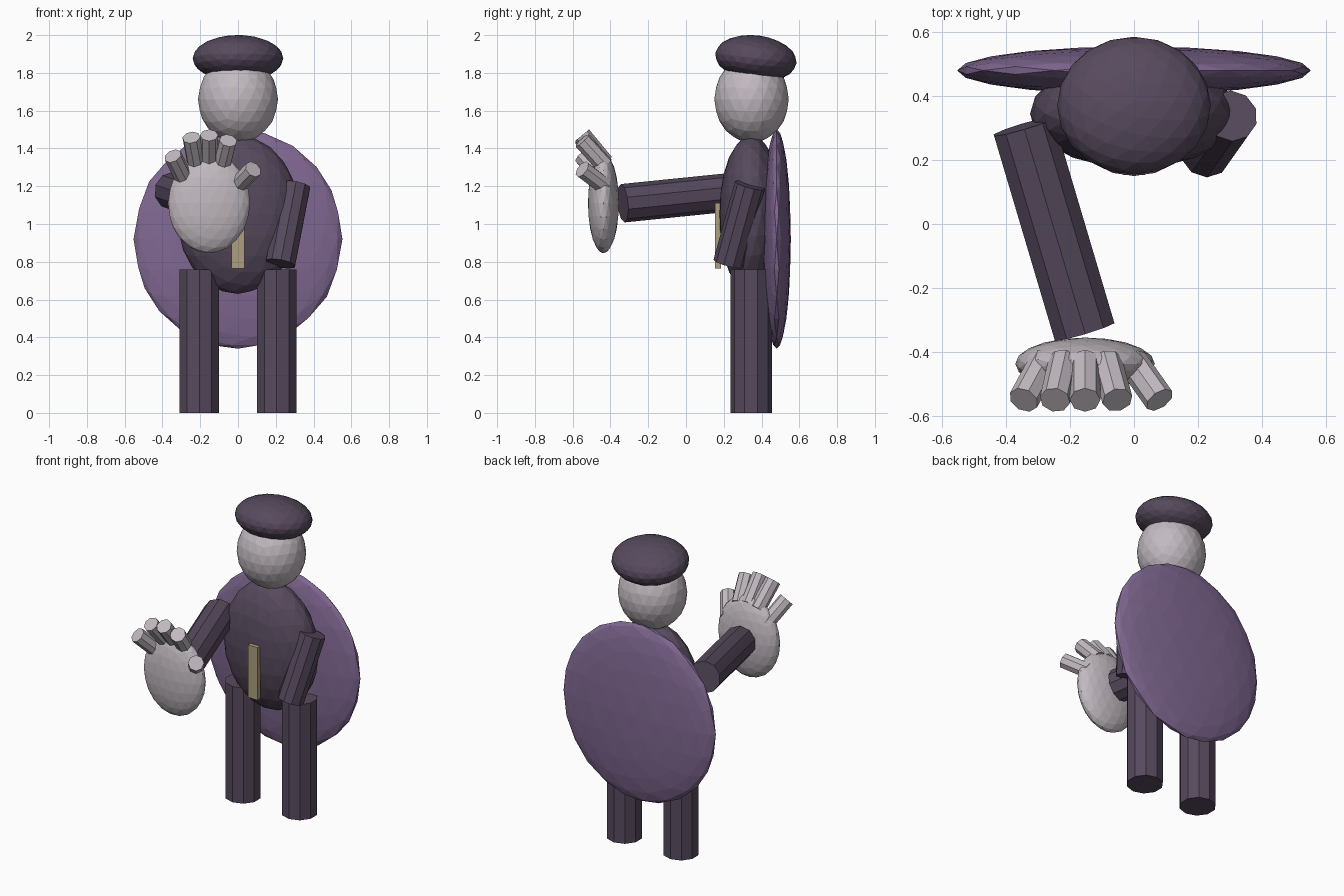
import bpy
from math import radians
from mathutils import Vector

if "Cube" in bpy.data.objects:
    bpy.data.objects.remove(bpy.data.objects["Cube"])


def material(name, rgb):
    m = bpy.data.materials.new(name)
    m.use_nodes = True
    m.diffuse_color = (*rgb, 1)
    m.node_tree.nodes["Principled BSDF"].inputs["Base Color"].default_value = (*rgb, 1)
    return m


dark = material("dark plum cloth", (0.095, 0.068, 0.11))
purple = material("purple cape", (0.22, 0.14, 0.29))
pale = material("pale skin", (0.54, 0.49, 0.53))
gold = material("dull gold", (0.42, 0.35, 0.21))


def finish(name, mat):
    ob = bpy.context.object
    ob.name = ob.data.name = name
    ob.data.materials.append(mat)
    return ob


def ellipsoid(name, mat, center, radii, tilt=0):
    bpy.ops.mesh.primitive_ico_sphere_add(subdivisions=3, radius=1, location=center,
                                          rotation=(radians(tilt), 0, 0))
    ob = finish(name, mat)
    ob.scale = radii
    return ob


def limb(name, mat, start, end, radius, sides=10):
    a, b = Vector(start), Vector(end)
    bpy.ops.mesh.primitive_cylinder_add(vertices=sides, radius=radius,
                                        depth=(b - a).length, location=(a + b) / 2)
    ob = finish(name, mat)
    if abs((b - a).normalized().z) < 0.999:
        ob.rotation_euler = (b - a).to_track_quat('Z', 'Y').to_euler()
    return ob


# Head, hat, body and cape
ellipsoid("hat", dark, (0, 0.37, 1.877), (0.24, 0.217, 0.122), -7)
ellipsoid("head", pale, (0, 0.347, 1.66), (0.212, 0.197, 0.23))
ellipsoid("body", dark, (0, 0.345, 1.05), (0.325, 0.17, 0.42))
ellipsoid("cape", purple, (0, 0.48, 0.92), (0.553, 0.075, 0.58))

# Legs
for side, x in (("left", 0.205), ("right", -0.205)):
    limb(side + "_leg", dark, (x, 0.345, 0), (x, 0.345, 0.76), 0.11)

# Belt plate
bpy.ops.mesh.primitive_cube_add(size=1, location=(0, 0.169, 0.938))
finish("belt_plate", gold).scale = (0.07, 0.032, 0.345)

# Arms: left hangs, right reaches forward
limb("left_arm", dark, (0.305, 0.338, 1.205), (0.225, 0.225, 0.79), 0.082)
limb("right_arm", dark, (-0.345, 0.305, 1.175), (-0.155, -0.335, 1.11), 0.102)

# Open hand with spread fingers
ellipsoid("palm", pale, (-0.153, -0.437, 1.11), (0.218, 0.082, 0.265))
fingers = {
    "little_finger": ((-0.28, -0.43, 1.23), (-0.345, -0.55, 1.36)),
    "ring_finger": ((-0.22, -0.43, 1.31), (-0.247, -0.55, 1.458)),
    "middle_finger": ((-0.153, -0.43, 1.325), (-0.153, -0.55, 1.47)),
    "index_finger": ((-0.085, -0.43, 1.31), (-0.052, -0.55, 1.442)),
    "thumb": ((-0.005, -0.43, 1.2), (0.08, -0.55, 1.29)),
}
for name, (base, tip) in fingers.items():
    limb(name, pale, base, tip, 0.048, 8)
